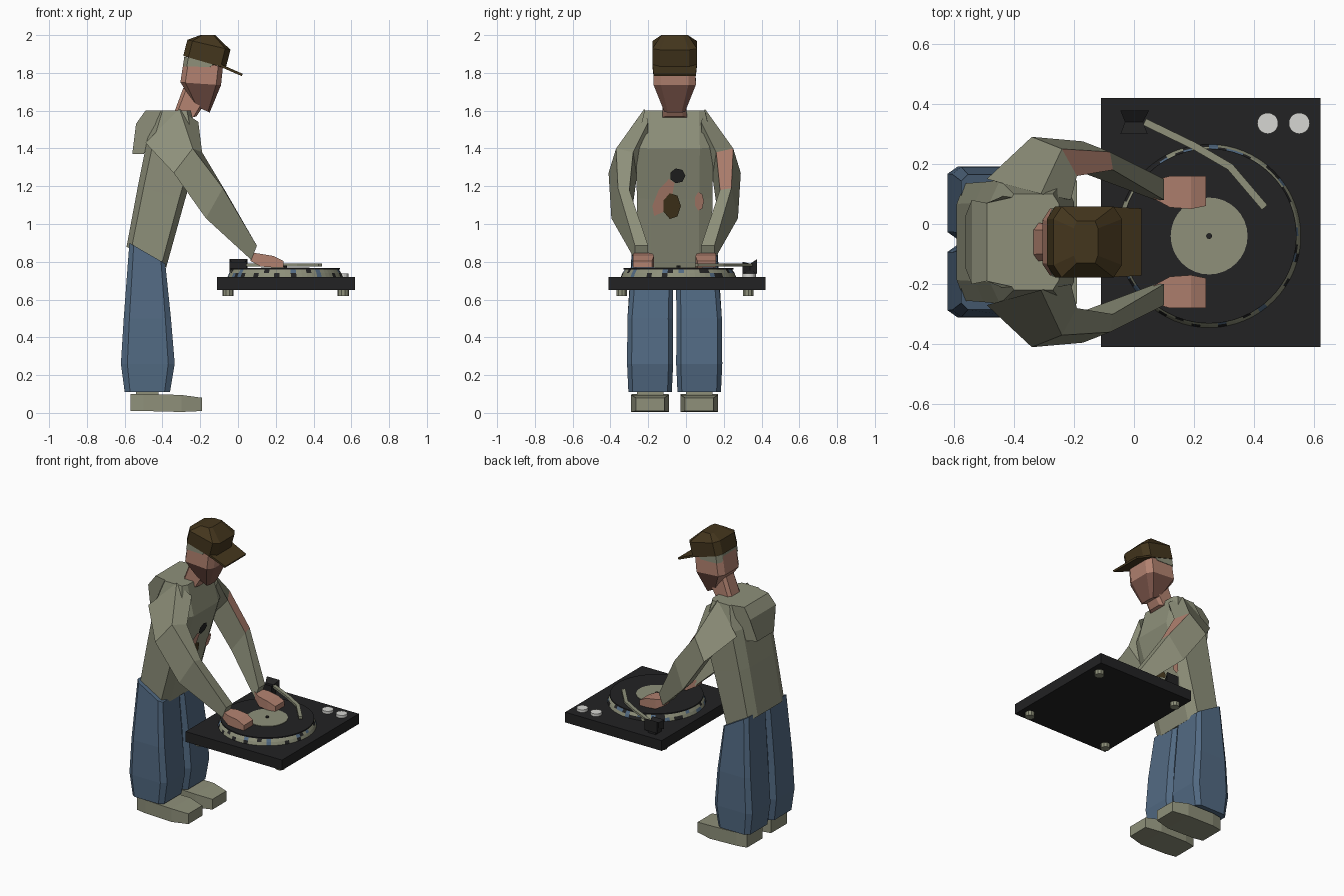
import bpy, bmesh, math, random
from mathutils import Vector

if "Cube" in bpy.data.objects:
    bpy.data.objects.remove(bpy.data.objects["Cube"])

random.seed(4)
MID = -0.06  # the figure's plane of symmetry


def colour(name, r, g, b):
    m = bpy.data.materials.new(name)
    lin = [((c / 255 + 0.055) / 1.055) ** 2.4 for c in (r, g, b)]
    m.diffuse_color = (*lin, 1)
    m.use_nodes = True
    m.node_tree.nodes["Principled BSDF"].inputs["Base Color"].default_value = m.diffuse_color
    return m


KHAKI = colour("khaki", 142, 144, 122)
DENIM = colour("denim", 82, 106, 131)
SKIN = colour("skin", 178, 130, 112)
STUBBLE = colour("stubble", 122, 84, 73)
BROWN = colour("cap brown", 68, 54, 29)
BLACK = colour("black", 34, 34, 35)
WHITE = colour("knob white", 214, 214, 210)


def finish(name, bm, mats):
    bmesh.ops.recalc_face_normals(bm, faces=bm.faces)
    me = bpy.data.meshes.new(name)
    bm.to_mesh(me)
    bm.free()
    for m in mats:
        me.materials.append(m)
    ob = bpy.data.objects.new(name, me)
    bpy.context.collection.objects.link(ob)
    return ob


def loft(name, rings, *mats, rule=None):
    """Skin a closed body over rings; rule(segment, side) picks the material."""
    bm = bmesh.new()
    vs = [[bm.verts.new(p) for p in r] for r in rings]
    n = len(rings[0])
    for s in range(len(vs) - 1):
        for i in range(n):
            j = (i + 1) % n
            f = bm.faces.new((vs[s][i], vs[s][j], vs[s + 1][j], vs[s + 1][i]))
            f.material_index = rule(s, i) if rule else 0
    bm.faces.new(vs[0])
    bm.faces.new(vs[-1])
    return finish(name, bm, mats)


def ring(xb, zb, xf, zf, w, yc=MID, cut=0.12, narrow=0.65):
    """Chamfered ring from back (xb, zb) to front (xf, zf), half width w."""
    half = [(0, narrow), (cut, 1), (1 - cut, 1), (1, narrow)]
    pts = [(t, k) for t, k in half] + [(t, -k) for t, k in reversed(half)]
    return [(xb + (xf - xb) * t, yc + w * k, zb + (zf - zb) * t) for t, k in pts]


def box(name, x, y, z, mat):
    rect = [(x[0], y[0]), (x[1], y[0]), (x[1], y[1]), (x[0], y[1])]
    return loft(name, [[(a, b, h) for a, b in rect] for h in z], mat)


def turned(name, cx, cy, profile, n, *mats, rule=None):
    """Stack of circles given as (radius, height)."""
    rings = [[(cx + r * math.cos(2 * math.pi * i / n),
               cy + r * math.sin(2 * math.pi * i / n), z) for i in range(n)]
             for r, z in profile]
    return loft(name, rings, *mats, rule=rule)


def slab(name, outline, half_widths, mat):
    """Side profile (x, z) spread across y by a half width per point."""
    return loft(name, [[(x, MID + s * w, z) for (x, z), w in zip(outline, half_widths)]
                       for s in (-1, 1)], mat)


# --- Torso, hood and neck
loft("hoodie_body", [ring(-.59, .88, -.38, .77, .195),
                     ring(-.53, 1.2, -.28, 1.13, .2),
                     ring(-.48, 1.45, -.2, 1.4, .205),
                     ring(-.42, 1.6, -.25, 1.6, .16, narrow=.8)], KHAKI)
slab("hood", [(-.40, 1.6), (-.49, 1.6), (-.54, 1.53), (-.56, 1.37), (-.5, 1.37), (-.42, 1.5)],
     [.15, .13, .14, .09, .12, .16], KHAKI)
loft("neck", [ring(-.36, 1.53, -.22, 1.57, .065), ring(-.29, 1.72, -.16, 1.66, .06)], SKIN)

# --- Head with darker jaw, hair band and cap
loft("head", [ring(-.225, 1.625, -.15, 1.59, .055),
              ring(-.305, 1.75, -.09, 1.735, .112),
              ring(-.285, 1.88, -.08, 1.83, .11)], SKIN, STUBBLE,
     rule=lambda s, i: int(s == 0 and i not in (0, 6, 7)))
loft("hair", [ring(-.29, 1.835, -.13, 1.83, .114), ring(-.285, 1.885, -.1, 1.85, .114)], KHAKI)
loft("cap_crown", [ring(-.29, 1.89, -.065, 1.825, .118),
                   ring(-.268, 1.975, -.04, 1.922, .118),
                   ring(-.2, 2.0, -.12, 2.0, .07)], BROWN)
slab("cap_brim", [(-.1, 1.85), (.025, 1.795), (.02, 1.783), (-.1, 1.835)],
     [.118, .112, .112, .118], BROWN)

# --- Chest print plates lying on the sloping chest
def chest_plate(name, cy, cz, ry, rz, mat, lean=0, lift=.005):
    bm = bmesh.new()
    vs = []
    for i in range(7):
        a = 2 * math.pi * i / 7
        z = cz + rz * math.sin(a)
        y = cy + ry * math.cos(a) + lean * math.sin(a)
        vs.append(bm.verts.new((-.38 + (z - .77) * .285 + lift, y, z)))
    bm.faces.new(vs)
    finish(name, bm, [mat])


chest_plate("chest_patch_skin", -.12, 1.14, .045, .1, SKIN, lean=.04)
chest_plate("chest_patch_skin_small", .07, 1.12, .025, .05, SKIN)
chest_plate("chest_patch_brown", -.075, 1.095, .048, .07, BROWN, lift=.008)
chest_plate("chest_patch_dark", -.045, 1.255, .042, .04, BLACK, lift=.008)

# --- Paired limbs
ARM = [[(-.49, .21, 1.43), (-.31, .16, 1.61), (-.21, .14, 1.54), (-.28, .15, 1.3)],
       [(-.34, .35, 1.27), (-.24, .31, 1.4), (-.19, .22, 1.38), (-.3, .2, 1.25)],
       [(-.17, .335, 1.03), (-.08, .3, 1.19), (-.07, .24, 1.18), (-.17, .23, 1.04)],
       [(.07, .21, .81), (.1, .21, .885), (.1, .14, .885), (.07, .14, .81)]]
# hand stations: x, bottom, top, inner, outer
HAND = [(.065, .805, .85, .145, .205), (.12, .775, .842, .115, .22),
        (.19, .77, .83, .11, .22), (.24, .77, .805, .12, .22)]

for s, side in ((-1, "right"), (1, "left")):
    # sleeve, with a bare stretch on the left forearm
    loft(side + "_sleeve", [[(x, MID + s * w, z) for x, w, z in r] for r in ARM], KHAKI, SKIN,
         rule=lambda seg, i: int(s == 1 and seg == 1 and i == 1))
    loft(side + "_hand", [[(x, MID + s * a, lo), (x, MID + s * b, lo),
                           (x, MID + s * b, hi), (x, MID + s * a, hi)]
                          for x, lo, hi, a, b in HAND], SKIN)
    # baggy trouser leg
    yc = MID + s * .13
    loft(side + "_trouser_leg", [
        ring(-.60, .11, -.36, .11, .115, yc, narrow=.8),
        ring(-.62, .26, -.335, .26, .122, yc, narrow=.8),
        ring(-.605, .5, -.355, .5, .12, yc, narrow=.8),
        ring(-.575, .9, -.385, .79, .11, MID + s * .115, narrow=.8)], DENIM)
    box(side + "_ankle", (-.54, -.42), (yc - .07, yc + .07), (.09, .125), KHAKI)
    # shoe with a slightly lowered, tapered toe
    loft(side + "_shoe", [[(x, yc - w, lo), (x, yc + w, lo), (x, yc + w, hi), (x, yc - w, hi)]
                          for x, lo, hi, w in ((-.57, .01, .1, .085), (-.5, .01, .1, .098),
                                               (-.3, .005, .095, .1), (-.19, .01, .08, .075))],
         KHAKI)

# --- Turntable
box("deck_base", (-.11, .62), (-.41, .42), (.65, .72), BLACK)
for fx in (-.053, .557):
    for fy in (-.34, .33):
        turned("deck_foot", fx, fy, [(.03, .62), (.03, .65)], 10, KHAKI)
PX, PY = .25, -.04
# speckled platter rim
turned("platter", PX, PY, [(.305, .72), (.297, .74), (.285, .758)], 64, KHAKI, BLACK, DENIM,
       rule=lambda s, i: random.choices((0, 1, 2), (6, 3, 1.5))[0])
turned("record", PX, PY, [(.291, .76), (.291, .768)], 48, BLACK)
turned("record_label", PX, PY, [(.128, .766), (.128, .771)], 32, KHAKI)
turned("spindle", PX, PY, [(.01, .77), (.01, .78)], 8, BLACK)
for kx in (.445, .55):
    turned("knob", kx, .335, [(.035, .72), (.035, .738)], 20, WHITE)

# tonearm pivot: pinched block
loft("tonearm_pivot", [[(x0, y, lo), (x1, y, lo), (x1, y, hi), (x0, y, hi)]
                       for y, lo, hi, x0, x1 in ((.3, .735, .8, -.045, .045),
                                                 (.34, .755, .79, -.03, .03),
                                                 (.377, .735, .815, -.045, .05))], BLACK)
box("tonearm_post", (-.03, .03), (.31, .37), (.72, .76), BLACK)

# bent tonearm
path = [Vector(p) for p in ((.035, .34), (.2, .26), (.32, .19), (.435, .055))]
arm = []
for i, p in enumerate(path):
    d = (path[min(i + 1, 3)] - path[max(i - 1, 0)]).normalized()
    n = Vector((-d.y, d.x)) * .012
    arm.append([(*(p + n), .775), (*(p - n), .775), (*(p - n), .79), (*(p + n), .79)])
loft("tonearm", arm, KHAKI)
